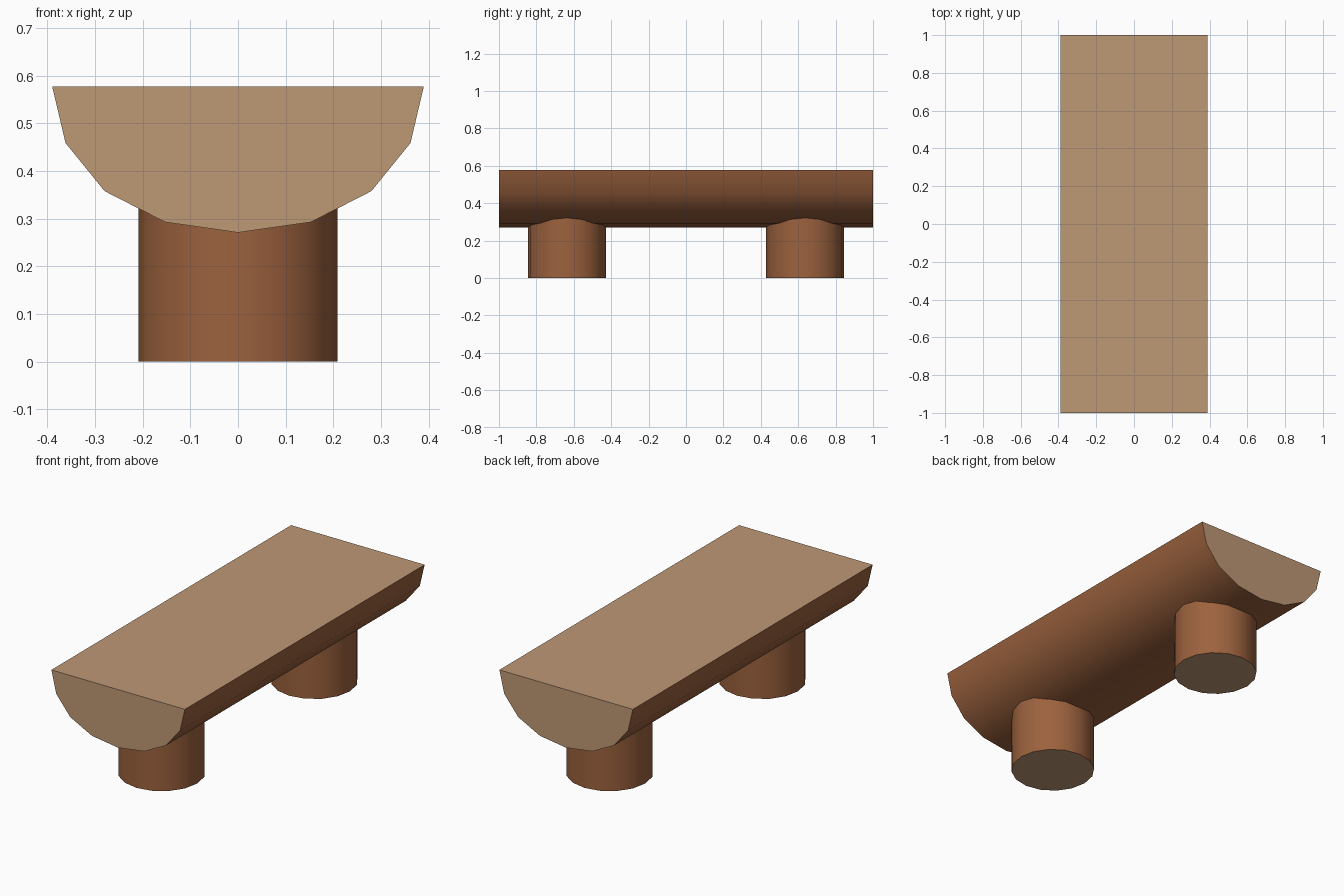
import bpy, bmesh, math

if "Cube" in bpy.data.objects:
    bpy.data.objects.remove(bpy.data.objects["Cube"])


def material(name, rgb):
    m = bpy.data.materials.new(name)
    m.diffuse_color = (*rgb, 1)
    m.use_nodes = True
    m.node_tree.nodes["Principled BSDF"].inputs["Base Color"].default_value = m.diffuse_color
    return m


bark = material("bark brown", (0.332, 0.122, 0.048))
cut_wood = material("cut wood tan", (0.515, 0.314, 0.178))


def prism(name, profile, axis_vec, is_cut):
    """Extrude a closed profile; bare cut faces get tan, the rest smooth bark."""
    bm = bmesh.new()
    face = bm.faces.new([bm.verts.new(p) for p in profile])
    ext = bmesh.ops.extrude_face_region(bm, geom=[face], use_keep_orig=True)
    verts = [g for g in ext["geom"] if isinstance(g, bmesh.types.BMVert)]
    bmesh.ops.translate(bm, vec=axis_vec, verts=verts)
    bmesh.ops.recalc_face_normals(bm, faces=bm.faces)
    for f in bm.faces:
        cut = is_cut(f.normal)
        f.material_index = 1 if cut else 0
        f.smooth = not cut
    for e in bm.edges:
        e.smooth = len({f.material_index for f in e.link_faces}) == 1
    mesh = bpy.data.meshes.new(name)
    bm.to_mesh(mesh)
    bm.free()
    mesh.materials.append(bark)
    mesh.materials.append(cut_wood)
    ob = bpy.data.objects.new(name, mesh)
    bpy.context.collection.objects.link(ob)
    return ob


# Half-log seat: flat sawn top and ends, rounded bark underside
half = [(0.39, 0.578), (0.362, 0.459), (0.28, 0.358), (0.153, 0.293)]
outline = half + [(0, 0.271)] + [(-x, z) for x, z in reversed(half)]
prism("seat", [(x, -1, z) for x, z in outline], (0, 2, 0),
      lambda n: n.z > 0.9 or abs(n.y) > 0.9)

# Two stump legs sunk into the underside of the seat
SIDES, R = 16, 0.209
for name, y in (("front_leg", -0.637), ("back_leg", 0.637)):
    ring = [(R * math.cos(a), y + R * math.sin(a), 0)
            for a in (2 * math.pi * i / SIDES for i in range(SIDES))]
    prism(name, ring, (0, 0, 0.34), lambda n: abs(n.z) > 0.9)
